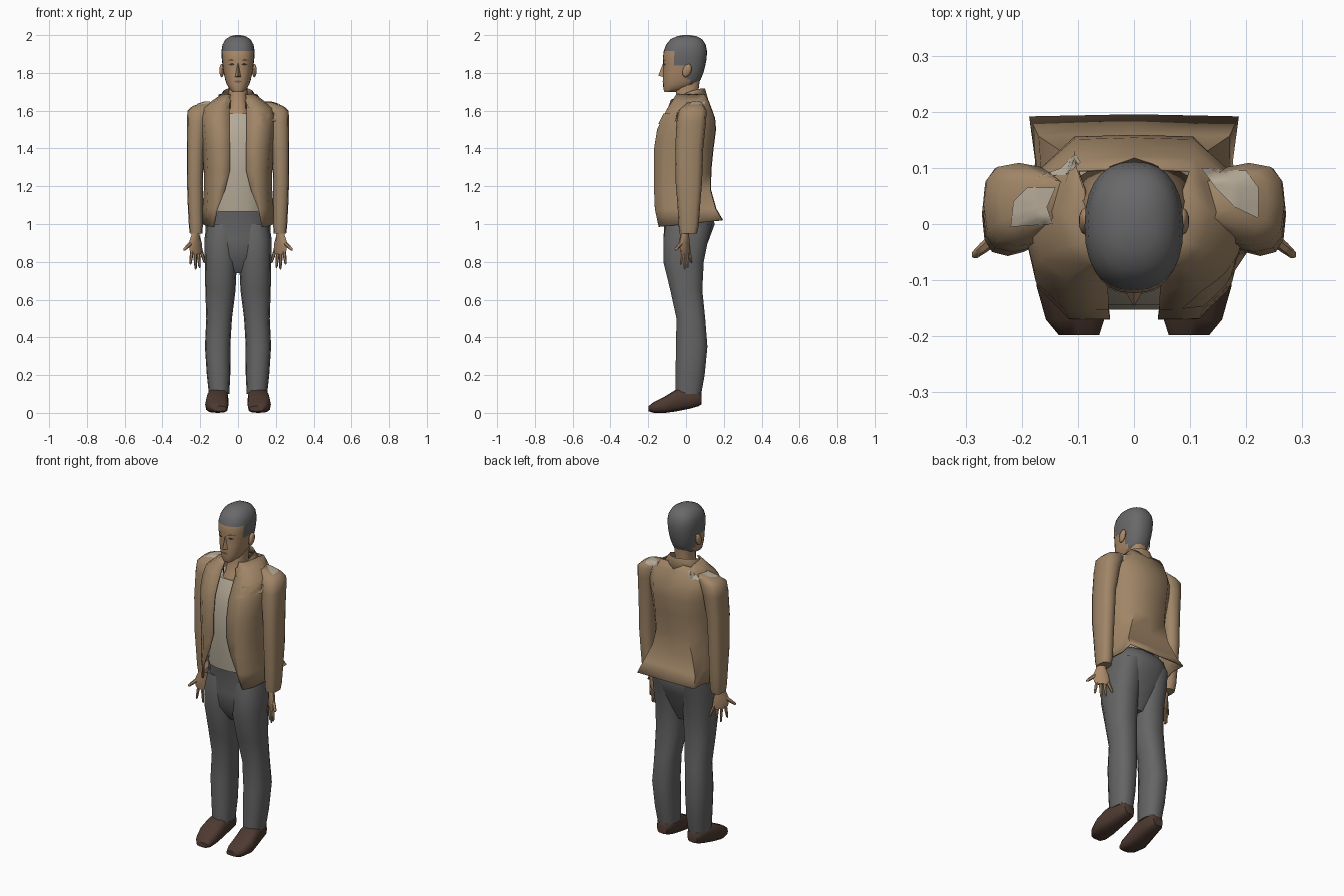
import bpy, bmesh, math
from mathutils import Vector
from mathutils.bvhtree import BVHTree

old = bpy.data.objects.get("Cube")
if old:
    bpy.data.objects.remove(old, do_unlink=True)


def material(name, *rgb):
    m = bpy.data.materials.new(name)
    m.use_nodes = True
    m.diffuse_color = (*rgb, 1)
    bsdf = m.node_tree.nodes["Principled BSDF"]
    bsdf.inputs["Base Color"].default_value = (*rgb, 1)
    bsdf.inputs["Roughness"].default_value = 0.9
    return m


TAN = material("tan_cloth", 0.35, 0.235, 0.135)
SKIN = material("skin", 0.40, 0.25, 0.14)
SHIRT = material("off_white_cloth", 0.46, 0.40, 0.31)
HAIR = material("grey_hair", 0.14, 0.14, 0.145)
PANTS = material("grey_cloth", 0.13, 0.13, 0.13)
SHOE = material("brown_leather", 0.075, 0.042, 0.03)
DARK = material("dark_eye", 0.04, 0.03, 0.025)
LIP = material("lip", 0.22, 0.11, 0.075)


def finish(name, bm, mat, mirror=False, thick=0, angle=50):
    bmesh.ops.recalc_face_normals(bm, faces=bm.faces)
    me = bpy.data.meshes.new(name)
    bm.to_mesh(me)
    bm.free()
    ob = bpy.data.objects.new(name, me)
    bpy.context.collection.objects.link(ob)
    me.materials.append(mat)
    bpy.ops.object.select_all(action='DESELECT')
    ob.select_set(True)
    bpy.context.view_layer.objects.active = ob
    bpy.ops.object.shade_smooth_by_angle(angle=math.radians(angle))
    if thick:
        s = ob.modifiers.new("Thickness", 'SOLIDIFY')
        s.thickness = thick
        s.offset = 0
    if mirror:
        ob.modifiers.new("Mirror", 'MIRROR')
    return ob


def loft(name, rings, mat, closed=True, **kw):
    """Skin a stack of point rings; closed rings also get end caps."""
    bm = bmesh.new()
    rows = [[bm.verts.new(p) for p in r] for r in rings]
    n = len(rows[0])
    for a, b in zip(rows, rows[1:]):
        for i in range(n if closed else n - 1):
            j = (i + 1) % n
            bm.faces.new((a[i], a[j], b[j], b[i]))
    if closed:
        bm.faces.new(rows[0])
        bm.faces.new(rows[-1])
    return finish(name, bm, mat, **kw)


def ring(z, cx, rx, yf, yb, n=14, p=2.4):
    """Horizontal rounded section from front yf to back yb."""
    pts = []
    for i in range(n):
        a = 2 * math.pi * i / n
        c, s = math.cos(a), math.sin(a)
        x = math.copysign(abs(c) ** (2 / p), c)
        y = math.copysign(abs(s) ** (2 / p), s)
        pts.append((cx + rx * x, (yf + yb) / 2 + (yb - yf) / 2 * y, z))
    return pts


# Trousers: pelvis and mirrored legs
loft("trouser_hips", [ring(*r) for r in [
    (.74, 0, .05, -.06, .05), (.82, 0, .13, -.112, .085), (.92, 0, .172, -.122, .125),
    (1.0, 0, .172, -.118, .155), (1.05, 0, .165, -.13, .14), (1.08, 0, .15, -.132, .11)]], PANTS)
loft("trouser_legs", [ring(*r) for r in [
    (.10, .10, .054, -.058, .082), (.2, .103, .062, -.057, .1), (.35, .108, .067, -.055, .115),
    (.5, .10, .068, -.052, .103), (.65, .093, .08, -.085, .088), (.8, .091, .085, -.122, .096),
    (.92, .09, .088, -.122, .12), (1.0, .085, .08, -.11, .14)]], PANTS, mirror=True)

# Shoes: sections from toe to heel
def shoe_ring(y, cx, rx, z0, z1, n=12):
    return [(x, y, z) for x, z, _ in
            [(px, z0 + (py + 1) / 2 * (z1 - z0), 0) for px, py, _ in ring(0, cx, rx, -1, 1, n, 3)]]

loft("shoes", [shoe_ring(*r) for r in [
    (-.198, .098, .036, .008, .036), (-.17, .105, .052, 0, .058), (-.11, .112, .062, 0, .088),
    (-.05, .108, .058, .008, .125), (.02, .102, .05, .022, .13), (.065, .1, .045, .035, .125),
    (.083, .1, .032, .045, .1)]], SHOE, mirror=True)

# Shirt under the jacket
loft("shirt", [ring(*r) for r in [
    (1.065, 0, .155, -.14, .11), (1.15, 0, .155, -.148, .10), (1.3, 0, .155, -.155, .105),
    (1.45, 0, .16, -.147, .12), (1.53, 0, .15, -.122, .12), (1.585, 0, .12, -.095, .1)]], SHIRT)

# Open jacket body
HALF = [(.62, 0), (.88, .16), (1, .5), (.9, .76), (.45, 1)]

def jacket_ring(z, gap, w, yf, yb):
    half = [(gap, yf)] + [(max(fx * w, gap + .012 * (k + 1)), yf + fy * (yb - yf))
                          for k, (fx, fy) in enumerate(HALF)]
    full = half + [(0, yb + .003)] + [(-x, y) for x, y in reversed(half)]
    drop = .035 if z < 1.02 else 0
    return [(x, y, z + drop * (y - yf) / (yb - yf)) for x, y in full]

jacket = loft("jacket_body", [jacket_ring(*r) for r in [
    (.985, .125, .19, -.142, .19), (1.08, .108, .185, -.162, .155), (1.18, .068, .178, -.166, .127),
    (1.28, .043, .178, -.167, .128), (1.4, .043, .186, -.166, .14), (1.5, .045, .196, -.15, .153),
    (1.56, .046, .2, -.122, .148), (1.61, .046, .19, -.096, .13), (1.65, .045, .135, -.07, .115),
    (1.685, .04, .085, -.05, .095)]], TAN, closed=False, thick=.006)

# Sleeves with square shoulders
sleeves = loft("sleeves", [ring(z, cx, rx, cy - ry, cy + ry, 12, 2.8) for z, cx, cy, rx, ry in [
    (.95, .222, .012, .033, .045), (.99, .223, .014, .037, .053), (1.1, .226, .015, .04, .06),
    (1.22, .228, .015, .042, .07), (1.4, .225, .017, .046, .074), (1.54, .215, .028, .055, .078),
    (1.6, .205, .035, .063, .074), (1.625, .185, .042, .055, .055), (1.645, .15, .045, .03, .035)]],
    TAN, mirror=True)

# Turned down collar
def collar_ring(rx, back, front, z_back, z_front):
    pts = []
    for i in range(13):
        a = math.radians(-150 + 25 * i)
        c = math.cos(a)
        t = (1 - c) / 2
        pts.append((rx * math.sin(a), .02 + (back if c > 0 else front) * c,
                    z_back + (z_front - z_back) * t * t))
    return pts

loft("collar", [collar_ring(.085, .075, .11, 1.68, 1.6), collar_ring(.078, .08, .115, 1.715, 1.645),
                collar_ring(.125, .098, .14, 1.645, 1.585)], TAN, closed=False, thick=.006)

# Hands: palm plus fanned fingers and thumb
def hand_y(x):
    return .03 - (x - .175) * .75

def palm_ring(z, cx, r, flat):
    return [(cx + r * math.cos(a) + .5 * flat * math.sin(a),
             hand_y(cx + r * math.cos(a)) + flat * math.sin(a), z)
            for a in [math.tau * i / 8 for i in range(8)]]

loft("palms", [palm_ring(*r) for r in [
    (.99, .223, .02, .018), (.94, .225, .022, .017), (.9, .226, .034, .014),
    (.86, .222, .034, .012), (.842, .22, .028, .009)]], SKIN, mirror=True)

def finger(name, start, end, r):
    a, b = Vector(start), Vector(end)
    d = (b - a).normalized()
    u = d.cross(Vector((0, 1, 0))).normalized()
    v = d.cross(u)
    rows = [[a.lerp(b, t) + k * r * (u * math.cos(w) + v * math.sin(w))
             for w in [math.tau * i / 6 for i in range(6)]]
            for t, k in [(0, 1), (.55, .9), (.92, .65), (1, .25)]]
    loft(name, rows, SKIN, mirror=True)

for name, x0, x1, z1 in [("little_fingers", .198, .176, .795), ("ring_fingers", .212, .203, .768),
                         ("middle_fingers", .228, .224, .76), ("index_fingers", .243, .252, .785)]:
    finger(name, (x0, hand_y(x0), .865), (x1, hand_y(x1), z1), .0095)
finger("thumbs", (.243, hand_y(.243), .905), (.287, -.058, .862), .011)

# Neck and head; hair chosen by position on the head
loft("neck", [ring(*r) for r in [
    (1.56, 0, .075, -.1, .07), (1.62, 0, .056, -.075, .07), (1.68, 0, .05, -.055, .064),
    (1.77, 0, .052, -.055, .075)]], SKIN)
head = loft("head", [ring(*r, n=28, p=2.35) for r in [
    (1.698, 0, .026, -.114, -.06), (1.715, 0, .045, -.12, .0), (1.74, 0, .06, -.121, .06),
    (1.765, 0, .068, -.123, .078), (1.80, 0, .076, -.121, .092), (1.84, 0, .082, -.119, .102),
    (1.875, 0, .086, -.123, .109), (1.915, 0, .088, -.118, .111), (1.95, 0, .082, -.105, .104),
    (1.978, 0, .066, -.082, .086), (1.994, 0, .04, -.048, .055), (2.0, 0, .014, -.014, .02)]], SKIN)
head.data.materials.append(HAIR)
for f in head.data.polygons:
    c = f.center
    if c.z > 1.915 or (c.y > -.06 and c.z > 1.84) or (c.y > .02 and c.z > 1.75):
        f.material_index = 1

bm = bmesh.new()
for p in [(0, -.118, 1.86), (0, -.147, 1.785), (.018, -.116, 1.777), (-.018, -.116, 1.777), (0, -.1, 1.78)]:
    bm.verts.new(p)
bmesh.ops.convex_hull(bm, input=bm.verts)
finish("nose", bm, SKIN)

bm = bmesh.new()
bmesh.ops.create_uvsphere(bm, u_segments=10, v_segments=6, radius=1)
for v in bm.verts:
    v.co = Vector((.086 + .013 * v.co.x, .005 + .024 * v.co.y + .008 * v.co.z, 1.812 + .036 * v.co.z))
finish("ears", bm, SKIN, mirror=True)


# Thin plates that follow the surface below them
def plate(name, points, axis, targets, mat, lift=.003, mirror=False):
    bpy.context.view_layer.update()
    deps = bpy.context.evaluated_depsgraph_get()
    trees = [BVHTree.FromObject(t, deps) for t in targets]
    ray = Vector((0, 1, 0)) if axis == 'y' else Vector((0, 0, -1))
    bm = bmesh.new()
    bm.faces.new([bm.verts.new((u, -1, v) if axis == 'y' else (u, v, 3)) for u, v in points])
    bmesh.ops.triangulate(bm, faces=bm.faces)
    bmesh.ops.subdivide_edges(bm, edges=bm.edges, cuts=5, use_grid_fill=True)
    missed = []
    for v in bm.verts:
        hits = [h for h in (t.ray_cast(v.co, ray) for t in trees) if h[0]]
        if hits:
            v.co = min(hits, key=lambda h: h[3])[0] - ray * lift
        else:
            missed.append(v)
    bmesh.ops.delete(bm, geom=missed, context='VERTS')
    finish(name, bm, mat, mirror=mirror)

plate("eyes", [(.018, 1.845), (.03, 1.853), (.05, 1.846), (.034, 1.838)], 'y', [head], DARK, mirror=True)
plate("eyebrows", [(.014, 1.864), (.035, 1.873), (.058, 1.864), (.035, 1.867)], 'y', [head], DARK, mirror=True)
plate("mouth", [(-.024, 1.754), (-.008, 1.761), (.008, 1.761), (.024, 1.754), (0, 1.746)], 'y', [head], LIP)

# Lapel flap and pale shoulder patches
cloth = [jacket, sleeves]
plate("lapel_flap", [(.085, 1.52), (.2, 1.545), (.205, 1.59), (.12, 1.585)], 'y', cloth, TAN, .007)
plate("left_shoulder_patch", [(.12, .1), (.2, .095), (.222, .065), (.222, .01), (.18, .03), (.145, .065)],
      'z', cloth, SHIRT)
plate("right_shoulder_patch", [(-.22, -.005), (-.215, .04), (-.19, .065), (-.14, .065), (-.155, .03), (-.145, 0)],
      'z', cloth, SHIRT)
plate("right_back_patch", [(-.17, .085), (-.13, .1), (-.105, .125), (-.095, .11), (-.12, .088)],
      'z', cloth, SHIRT)
